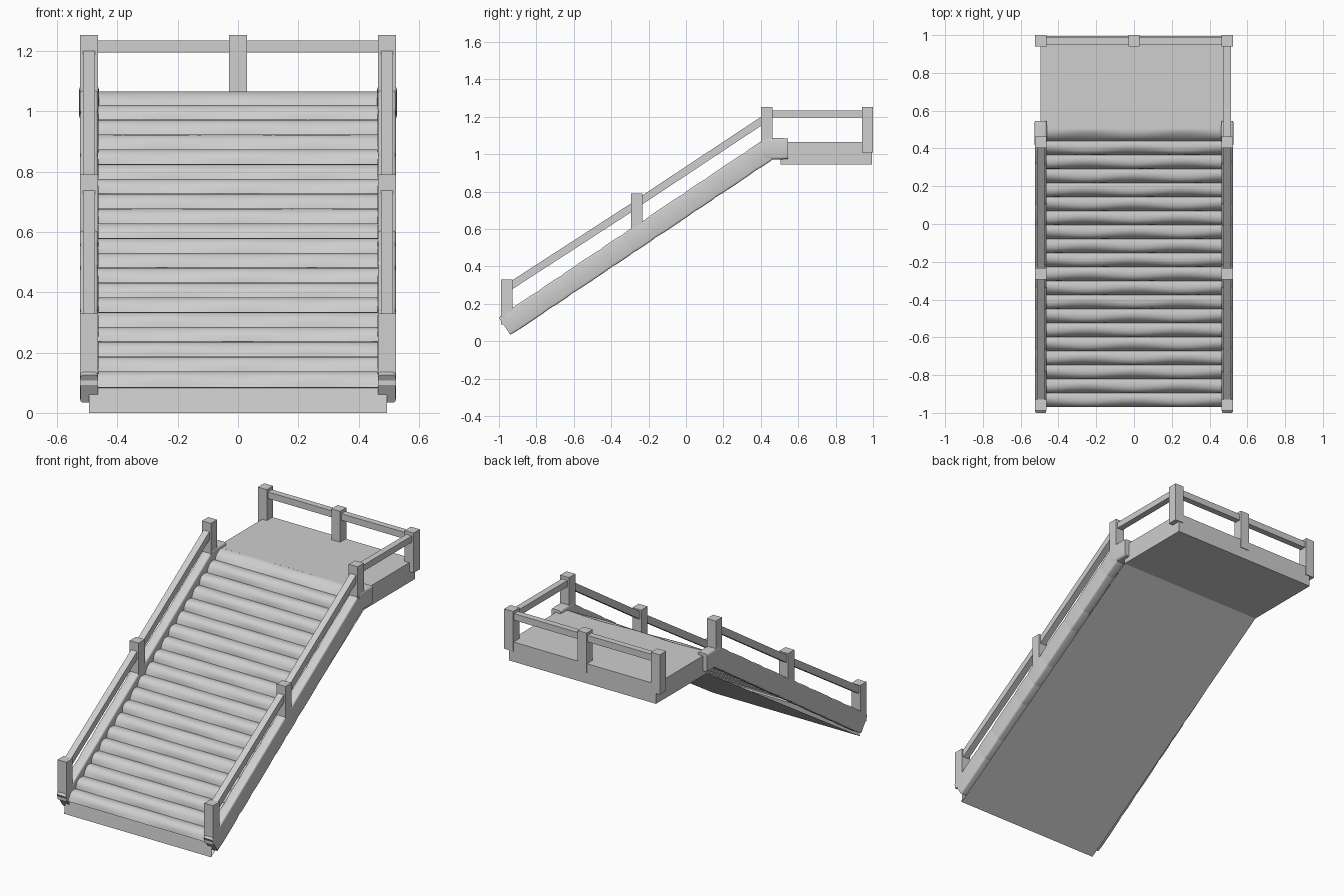
import bpy, bmesh, math
from mathutils import Matrix, Vector

if "Cube" in bpy.data.objects:
    bpy.data.objects.remove(bpy.data.objects["Cube"], do_unlink=True)

grey = bpy.data.materials.new("stone_grey")
grey.use_nodes = True
grey.diffuse_color = (0.62, 0.62, 0.62, 1)
grey.node_tree.nodes["Principled BSDF"].inputs["Base Color"].default_value = grey.diffuse_color

SIDE = 0.494          # x of the posts, rails and kerbs
HALF = 0.495          # half width of ramp and landing


def finish(bm, name, smooth=False):
    bmesh.ops.recalc_face_normals(bm, faces=bm.faces)
    mesh = bpy.data.meshes.new(name)
    bm.to_mesh(mesh)
    bm.free()
    mesh.materials.append(grey)
    obj = bpy.data.objects.new(name, mesh)
    bpy.context.collection.objects.link(obj)
    if smooth:
        bpy.ops.object.select_all(action='DESELECT')
        obj.select_set(True)
        bpy.context.view_layer.objects.active = obj
        bpy.ops.object.shade_smooth_by_angle(angle=math.radians(40))


def box(name, center, size, tilt=0.0, bevel=0.0, belly=0.0):
    """Box along y; bevel rounds its long edges, belly swells its middle."""
    bm = bmesh.new()
    bmesh.ops.create_cube(bm, size=1)
    bmesh.ops.scale(bm, vec=size, verts=bm.verts)
    if bevel:
        long_edges = [e for e in bm.edges
                      if abs(e.verts[0].co.y - e.verts[1].co.y) > size[1] / 2]
        bmesh.ops.bevel(bm, geom=long_edges, offset=bevel, segments=3,
                        profile=0.5, affect='EDGES')
    if belly:
        for cut in (-0.46, -0.3, 0, 0.3, 0.46):
            bmesh.ops.bisect_plane(bm, geom=bm.verts[:] + bm.edges[:] + bm.faces[:],
                                   plane_co=(0, cut * size[1], 0), plane_no=(0, 1, 0))
        for v in bm.verts:
            swell = 1 + belly * (1 - (2 * v.co.y / size[1]) ** 4)
            v.co.x *= swell
            v.co.z *= swell
    bmesh.ops.transform(bm, verts=bm.verts, matrix=Matrix.Translation(center)
                        @ Matrix.Rotation(tilt, 4, 'X'))
    finish(bm, name, bevel > 0)


def beam(name, x, start, end, width, thick, bevel=0.0, belly=0.0):
    """Box running between two (y, z) points."""
    (y0, z0), (y1, z1) = start, end
    box(name, (x, (y0 + y1) / 2, (z0 + z1) / 2),
        (width, math.hypot(y1 - y0, z1 - z0), thick),
        math.atan2(z1 - z0, y1 - y0), bevel, belly)


# Ramp skin: underside, front edge and rounded log treads
LOGS, PARTS = 20, 6
first, pitch = Vector((-0.97, 0.085)), Vector((0.0742, 0.0491))
normal = Vector((-pitch.y, pitch.x)).normalized()
stations = [HALF * i / 8 for i in range(-8, 9)]
bm = bmesh.new()
rows = []


def add_row(point, ripple=0.0, phase=0.0):
    rows.append([bm.verts.new((x, point.x + ripple * math.cos(x * 12.6 + phase), point.y))
                 for x in stations])


for corner in ((0.505, 0.945), (-0.965, 0), (-0.955, 0.083)):
    add_row(Vector(corner))
for log in range(LOGS):
    height = 0.014 if log == LOGS - 1 else 0.025
    for k in range(PARTS):
        arch = math.sin(math.pi * k / PARTS)
        add_row(first + pitch * (log + k / PARTS) + normal * height * arch ** 0.8,
                0.006 * arch, math.pi * (log % 2))
add_row(Vector((0.515, 1.064)))
for a, b in zip(rows, rows[1:]):
    for i in range(len(stations) - 1):
        bm.faces.new((a[i], a[i + 1], b[i + 1], b[i]))
finish(bm, "ramp_treads", True)

# Landing
box("landing", (0, 0.75, 1.005), (2 * HALF, 0.49, 0.12))

# Posts: (y, bottom, top)
post_spec = {"bottom": (-0.958, 0.09, 0.33), "middle": (-0.263, 0.58, 0.79),
             "top": (0.432, 1.03, 1.253), "back": (0.97, 1.01, 1.253)}
# Kerb joints along the slope
joints = [-0.97, -0.757, -0.64, -0.425, -0.312, -0.195, 0.02, 0.13, 0.345, 0.45]


def on_slope(y):
    return (y, 0.08 + 0.67 * (y + 0.97))


for side, x in (("left", SIDE), ("right", -SIDE)):
    for part, (y, low, high) in post_spec.items():
        box(f"{side}_{part}_post", (x, y, (low + high) / 2), (0.06, 0.06, high - low))

    # Kerb stones and the cap at their top
    for i, (a, b) in enumerate(zip(joints, joints[1:])):
        beam(f"{side}_kerb_stone_{i + 1}", x, on_slope(a), on_slope(b),
             0.058, 0.11, 0.01, 0.06)
    box(f"{side}_kerb_cap", (x, 0.479, 1.029), (0.062, 0.133, 0.108), 0, 0.012, 0.05)

    # Handrails
    beam(f"{side}_lower_rail", x, (-0.95, 0.288), (-0.263, 0.733), 0.04, 0.04)
    beam(f"{side}_upper_rail", x, (-0.263, 0.736), (0.432, 1.196), 0.04, 0.04)

# Landing rails: the right side stays open
beam("left_landing_rail", SIDE, (0.432, 1.214), (0.97, 1.214), 0.038, 0.038)
box("back_rail", (0, 0.97, 1.215), (2 * SIDE, 0.038, 0.04))
box("back_centre_post", (0, 0.97, 1.1315), (0.06, 0.06, 0.243))
